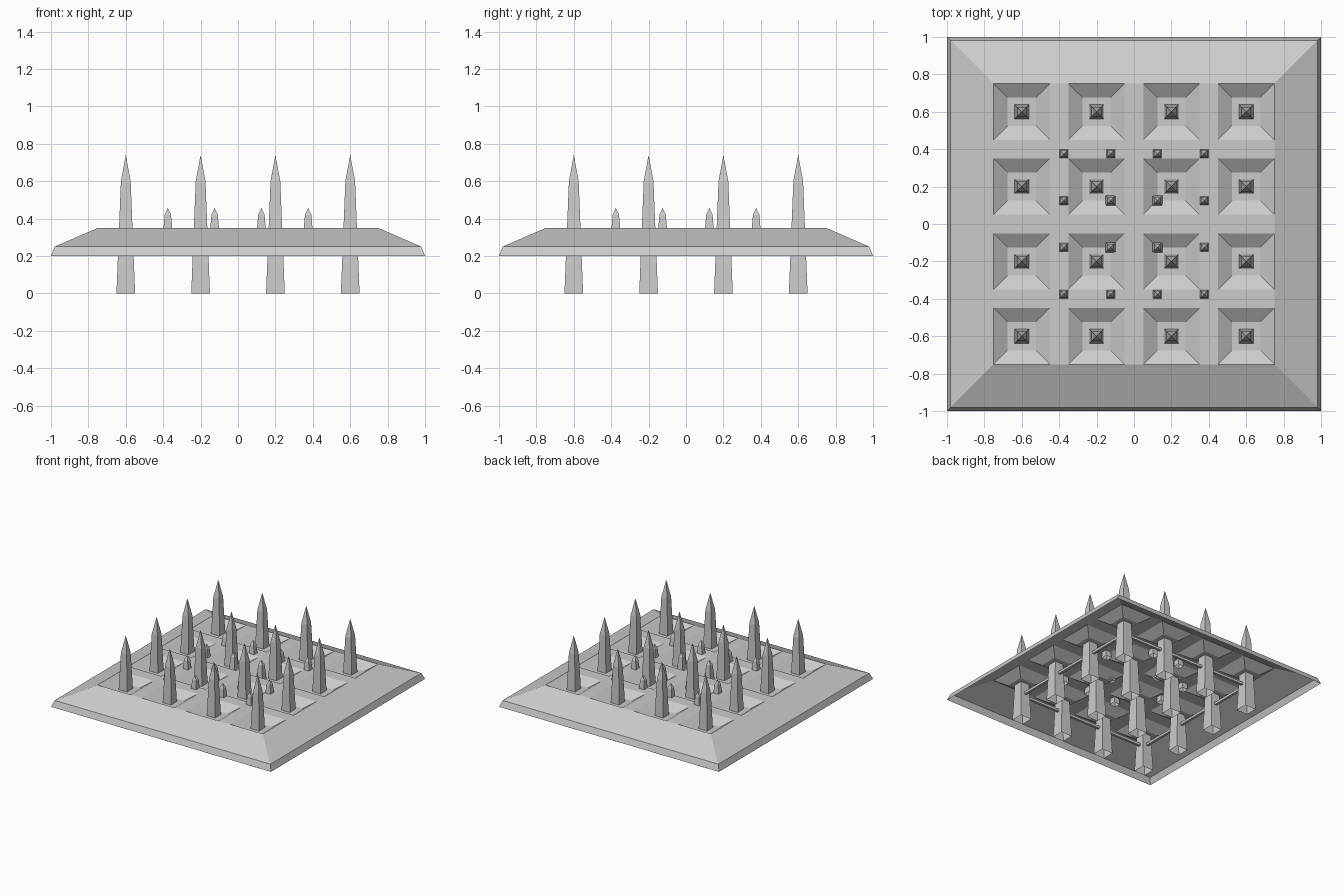
import bpy
import bmesh
from itertools import product

if "Cube" in bpy.data.objects:
    bpy.data.objects.remove(bpy.data.objects["Cube"], do_unlink=True)

grey = bpy.data.materials.new("stone_grey")
grey.use_nodes = True
grey.diffuse_color = (0.6, 0.6, 0.6, 1)
grey.node_tree.nodes["Principled BSDF"].inputs["Base Color"].default_value = (0.6, 0.6, 0.6, 1)


def finish(bm, name):
    mesh = bpy.data.meshes.new(name)
    bm.to_mesh(mesh)
    bm.free()
    mesh.materials.append(grey)
    obj = bpy.data.objects.new(name, mesh)
    bpy.context.collection.objects.link(obj)
    return obj


def spike_mesh(profile):
    """Open-bottomed square spike from (half width, height) pairs, ending in a point."""
    bm = bmesh.new()
    rings = [[bm.verts.new((sx * w, sy * w, z))
              for sx, sy in ((-1, -1), (1, -1), (1, 1), (-1, 1))]
             for w, z in profile[:-1]]
    tip = bm.verts.new((0, 0, profile[-1][1]))
    for i in range(4):
        j = (i + 1) % 4
        for low, high in zip(rings, rings[1:]):
            bm.faces.new((low[i], low[j], high[j], high[i]))
        bm.faces.new((rings[-1][i], rings[-1][j], tip))
    return bm


def spike_grid(name, profile, stations):
    first = finish(spike_mesh(profile), name)
    for n, (x, y) in enumerate(product(stations, stations)):
        obj = first if n == 0 else first.copy()
        if n:
            bpy.context.collection.objects.link(obj)
        obj.location = (x, y, 0)


# Deck: a flat square lattice
stations = (-0.6, -0.2, 0.2, 0.6)
lines = [c + s for c in stations for s in (-0.15, 0.15)]
bm = bmesh.new()
grid = [[bm.verts.new((x, y, 0.35)) for y in lines] for x in lines]
pits = []
for i, j in product(range(7), range(7)):
    face = bm.faces.new((grid[i][j], grid[i + 1][j], grid[i + 1][j + 1], grid[i][j + 1]))
    if i % 2 == 0 and j % 2 == 0:
        pits.append(face)

# Sloping skirt and rim, drawn outward from the lattice border
border = [e for e in bm.edges if e.is_boundary]
reach = 0.75
for half, z in ((0.98, 0.25), (1.0, 0.2)):
    out = bmesh.ops.extrude_edge_only(bm, edges=border)["geom"]
    for v in (g for g in out if isinstance(g, bmesh.types.BMVert)):
        v.co = (v.co.x * half / reach, v.co.y * half / reach, z)
    border = [g for g in out if isinstance(g, bmesh.types.BMEdge) and g.is_boundary]
    reach = half
bm.normal_update()

# Sunken pits
bmesh.ops.inset_individual(bm, faces=pits, thickness=0.075, use_even_offset=True)
for v in {v for f in pits for v in f.verts}:
    v.co.z = 0.3
for face in bm.faces:
    face.normal_update()
    if face.normal.z < 0:
        face.normal_flip()
finish(bm, "pitted_deck")

# Tall spikes through the pits, short spikes between them
spike_grid("tall_spike", ((0.05, 0), (0.026, 0.6), (0, 0.74)), stations)
spike_grid("short_spike", ((0.027, 0.3), (0.023, 0.35), (0.017, 0.42), (0, 0.457)),
           (-0.375, -0.125, 0.125, 0.375))

# Thin rails under the deck joining the outer spikes
for axis, side in product((0, 1), (-1, 1)):
    bm = bmesh.new()
    bmesh.ops.create_cube(bm, size=1)
    size = (1.2, 0.02, 0.02) if axis == 0 else (0.02, 1.2, 0.02)
    bmesh.ops.scale(bm, vec=size, verts=bm.verts)
    rail = finish(bm, "under_rail")
    rail.location = (0, side * 0.6, 0.21) if axis == 0 else (side * 0.6, 0, 0.21)
